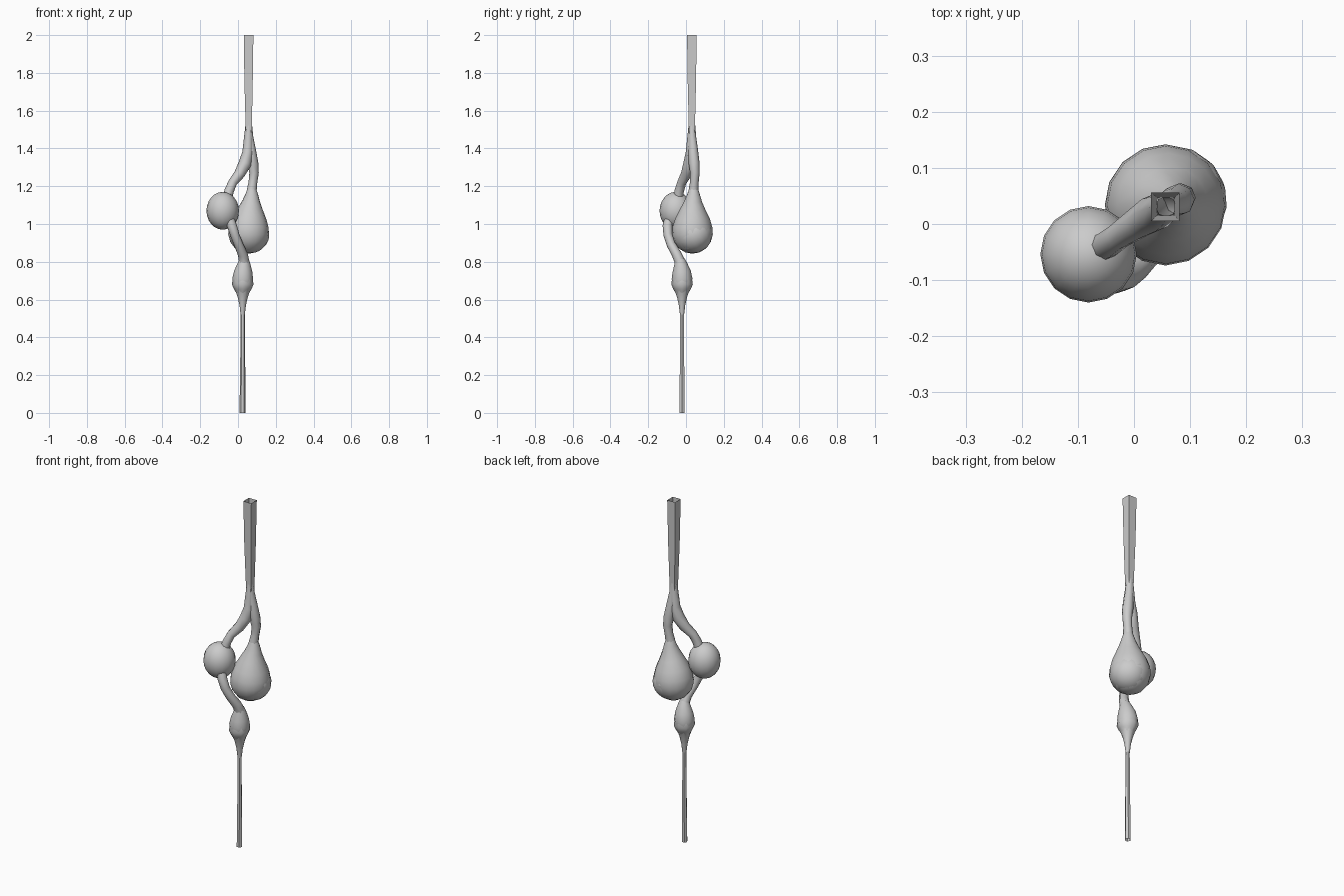
import bpy, bmesh, math
from mathutils import Vector


def finish(ob):
    bpy.ops.object.select_all(action='DESELECT')
    ob.select_set(True)
    bpy.context.view_layer.objects.active = ob
    bpy.ops.object.shade_smooth_by_angle(angle=math.radians(50))


def tube(name, pts, sides, turn=0.0):
    """Loft round rings (x, y, z, radius), listed top to bottom, ends open."""
    bm = bmesh.new()
    cs = [Vector(p[:3]) for p in pts]
    rings = []
    for i, p in enumerate(pts):
        d = cs[min(i + 1, len(cs) - 1)] - cs[max(i - 1, 0)]
        q = Vector((0, 0, -1)).rotation_difference(d.normalized())
        ring = []
        for k in range(sides):
            a = turn + 2 * math.pi * k / sides
            ring.append(bm.verts.new(cs[i] + q @ Vector((math.cos(a), math.sin(a), 0)) * p[3]))
        rings.append(ring)
    for a, b in zip(rings, rings[1:]):
        for k in range(sides):
            n = (k + 1) % sides
            bm.faces.new((a[k], b[k], b[n], a[n]))
    bmesh.ops.remove_doubles(bm, verts=bm.verts, dist=1e-4)
    bmesh.ops.recalc_face_normals(bm, faces=bm.faces)
    me = bpy.data.meshes.new(name)
    bm.to_mesh(me)
    bm.free()
    ob = bpy.data.objects.new(name, me)
    bpy.context.collection.objects.link(ob)
    finish(ob)


def bulb(name, loc, scale, rot=(0, 0, 0)):
    bpy.ops.mesh.primitive_uv_sphere_add(segments=16, ring_count=12, location=loc, rotation=rot)
    ob = bpy.context.object
    ob.name = name
    ob.scale = scale
    finish(ob)


# square upper stem, open at the top
tube("upper_stem", [(.056, .031, 2, .036), (.056, .031, 1.75, .031),
                    (.057, .031, 1.48, .022)], 4, math.pi / 4)

# forked branches
tube("left_branch", [(.057, .031, 1.52, .018), (.055, .03, 1.46, .023),
                     (.052, .028, 1.38, .029), (.037, .02, 1.32, .034),
                     (.008, .002, 1.265, .029), (-.028, -.022, 1.22, .024),
                     (-.047, -.036, 1.175, .025), (-.058, -.042, 1.13, .026)], 8)
tube("right_branch", [(.057, .031, 1.52, .018), (.06, .033, 1.46, .021),
                      (.07, .038, 1.38, .027), (.079, .043, 1.32, .029),
                      (.085, .047, 1.27, .025), (.079, .044, 1.22, .023),
                      (.073, .04, 1.18, .026)], 8)

# large drop-shaped bulb with an overlapping outer skin
tube("large_bulb", [(.073, .04, 1.185, .024), (.073, .04, 1.155, .034),
                    (.07, .038, 1.12, .047), (.066, .036, 1.08, .066),
                    (.061, .035, 1.03, .091), (.057, .034, .985, .105),
                    (.056, .034, .945, .108), (.056, .034, .905, .097),
                    (.056, .034, .87, .071), (.056, .034, .85, .038),
                    (.056, .034, .843, 0)], 16)
bulb("large_bulb_skin", (.066, .04, .945), (.1, .1, .098), (.4, .3, 0))

# small round bulb and the duct leading down from it
bulb("small_bulb", (-.081, -.054, 1.07), (.086, .086, .1))
tube("connecting_duct", [(-.05, -.085, 1.04, .026), (-.032, -.098, .99, .026),
                         (-.016, -.095, .94, .024), (.004, -.078, .89, .024),
                         (.025, -.05, .84, .026), (.033, -.032, .8, .028),
                         (.031, -.026, .77, .032)], 8)

# lower bulb tapering into the thin tail
tube("lower_bulb", [(.034, -.032, .815, .024), (.032, -.028, .79, .034),
                    (.028, -.023, .75, .048), (.025, -.021, .71, .055),
                    (.025, -.021, .675, .05), (.025, -.021, .64, .036),
                    (.025, -.021, .61, .026), (.025, -.021, .57, .017),
                    (.025, -.021, .52, .011)], 12)
tube("lower_bulb_cuff", [(.025, -.021, .71, .053), (.025, -.021, .68, .057),
                         (.025, -.021, .655, .046), (.025, -.021, .62, .026)], 8)
tube("tail", [(.025, -.021, .54, .011), (.025, -.021, .3, .013),
              (.024, -.021, 0, .016)], 6)
